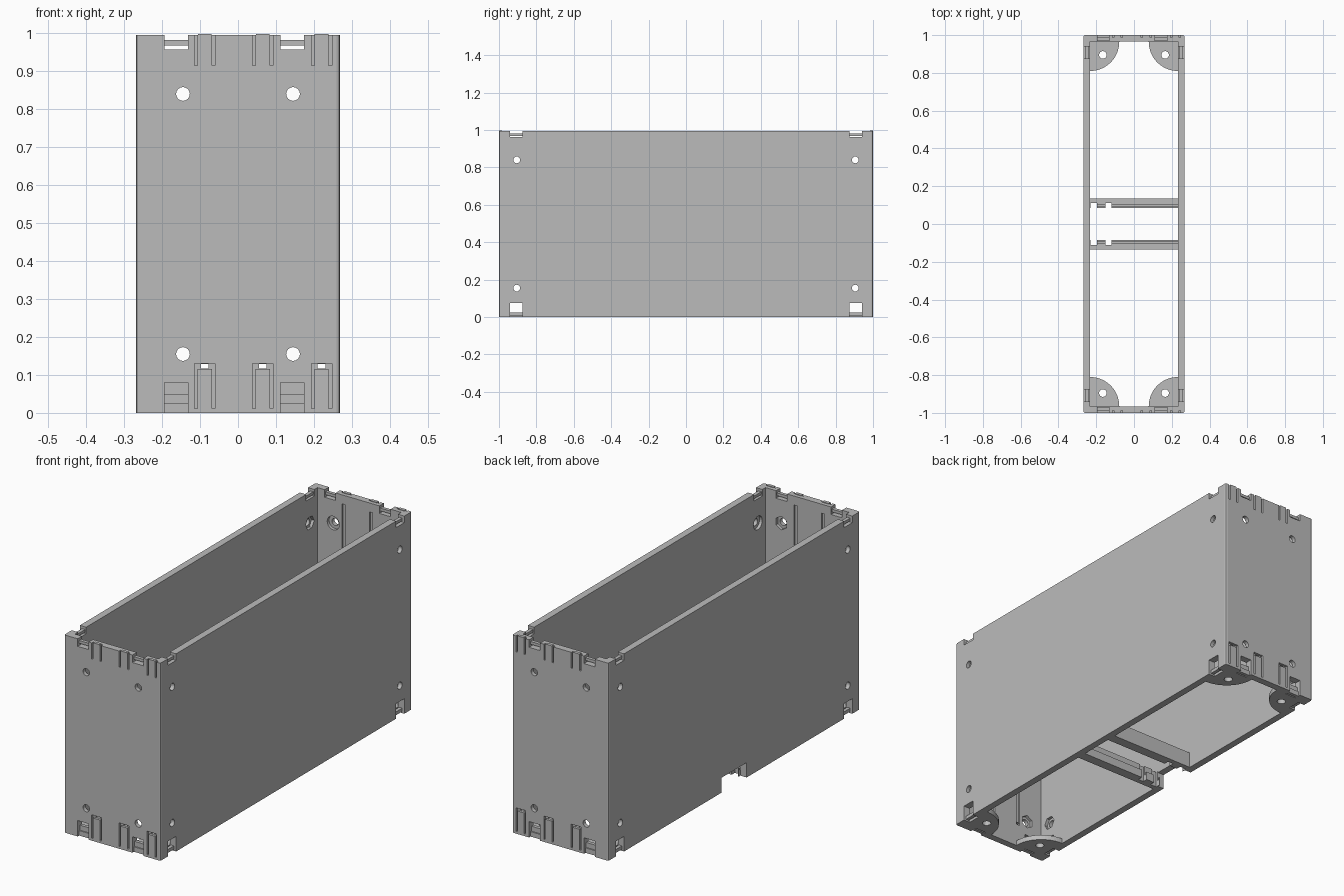
import bpy, bmesh
from math import pi
from mathutils import Matrix, Vector

cube = bpy.data.objects.get("Cube")
if cube:
    bpy.data.objects.remove(cube, do_unlink=True)

W, L, H, T = 0.268, 1.0, 0.995, 0.035      # half width, half length, height, wall
IX, IY = W - T, L - T                      # inner half sizes

grey = bpy.data.materials.new("plain grey")
grey.use_nodes = True
grey.diffuse_color = (0.5, 0.5, 0.5, 1)
grey.node_tree.nodes["Principled BSDF"].inputs["Base Color"].default_value = (0.5, 0.5, 0.5, 1)


def box(bm, x0, x1, y0, y1, z0, z1):
    lo, hi = Vector((x0, y0, z0)), Vector((x1, y1, z1))
    size = hi - lo
    m = Matrix.Translation((lo + hi) / 2) @ Matrix.Diagonal((*[abs(c) for c in size], 1))
    return bmesh.ops.create_cube(bm, size=1, matrix=m)["verts"]


def cyl(bm, centre, r, depth, axis="Z", n=24):
    turn = {"X": Matrix.Rotation(pi / 2, 4, "Y"), "Y": Matrix.Rotation(pi / 2, 4, "X"),
            "Z": Matrix.Identity(4)}[axis]
    bmesh.ops.create_cone(bm, cap_ends=True, segments=n, radius1=r, radius2=r, depth=depth,
                          matrix=Matrix.Translation(centre) @ turn)


def make(name, bm):
    mesh = bpy.data.meshes.new(name)
    bm.to_mesh(mesh)
    bm.free()
    mesh.materials.append(grey)
    obj = bpy.data.objects.new(name, mesh)
    bpy.context.collection.objects.link(obj)
    return obj


def cut(obj, bm, operation="DIFFERENCE"):
    tool = make("cutter", bm)
    mod = obj.modifiers.new("cut", "BOOLEAN")
    mod.operation, mod.solver, mod.object = operation, "EXACT", tool
    mod.use_self = True
    bpy.context.view_layer.update()
    mesh = bpy.data.meshes.new_from_object(obj.evaluated_get(bpy.context.evaluated_depsgraph_get()))
    obj.modifiers.clear()
    obj.data = mesh
    bpy.data.objects.remove(tool, do_unlink=True)


# Open box with softened vertical corners
bm = bmesh.new()
box(bm, -W, W, -L, L, 0, H)
upright = [e for e in bm.edges if abs(e.verts[0].co.z - e.verts[1].co.z) > 0.5]
bmesh.ops.bevel(bm, geom=upright, offset=0.009, segments=2, profile=0.5, affect="EDGES")
walls = make("case_walls", bm)
bm = bmesh.new()
box(bm, -IX, IX, -IY, IY, -0.1, H + 0.1)
cut(walls, bm)

CLIPS = (-0.088, 0.065, 0.22)
NOTCHES = ((-0.193, -0.132), (0.112, 0.174))
bm = bmesh.new()
for s in (-1, 1):
    out, inn = s * (L + 0.02), s * (IY - 0.02)
    ends = sorted((out, inn))
    skin = sorted((out, s * (L - 0.012)))
    # End walls: notches, screw holes and nut recesses
    for a, b in NOTCHES:
        box(bm, a, b, *ends, 0.957, H + 0.1)
        box(bm, a, b, *ends, -0.1, 0.08)
    for x in (-0.145, 0.145):
        for z in (0.155, 0.84):
            cyl(bm, (x, s * (L - T / 2), z), 0.018, 0.1, "Y")
            cyl(bm, (x, s * IY, z), 0.034, 0.03, "Y", 6 if s < 0 else 24)
    # End walls: spring clip slits, latch windows and inner grooves
    for c in CLIPS:
        for side in (-0.023, 0.023):
            x = c + side
            box(bm, x - 0.004, x + 0.004, *skin, 0.915, H + 0.1)
            box(bm, x - 0.004, x + 0.004, *skin, 0.012, 0.12)
        box(bm, c - 0.027, c + 0.027, *skin, 0.116, 0.13)
        box(bm, c - 0.01, c + 0.01, *ends, 0.117, 0.129)
        if c < 0.2:
            box(bm, c - 0.009, c + 0.009, *sorted((inn, s * (IY + 0.008))), 0.13, 0.95)
    # Side walls: notches, screw holes and nut recesses
    sides = sorted((s * (W + 0.02), s * (IX - 0.02)))
    for t in (-1, 1):
        span = sorted((t * 0.875, t * 0.94))
        box(bm, *sides, *span, 0.962, H + 0.1)
        box(bm, *sides, *span, -0.1, 0.076)
        for z in (0.155, 0.84):
            cyl(bm, (s * (W - T / 2), t * 0.905, z), 0.018, 0.1, "X")
            cyl(bm, (s * IX, t * 0.905, z), 0.034, 0.03, "X", 6 if s < 0 else 24)
# Cable opening at the bottom of one side
box(bm, -W - 0.02, -IX + 0.02, -0.1, 0.1, -0.1, 0.075)
cut(walls, bm)

# Snap bars across the notches, and the clip tongues on the rim
bm = bmesh.new()
for s in (-1, 1):
    for a, b in NOTCHES:
        y = sorted((s * (IY + 0.006), s * (L - 0.012)))
        box(bm, a, b, *y, 0.968, 0.982)
        box(bm, a, b, *y, 0.0, 0.025)
        box(bm, a, b, *sorted((s * IY, s * (L - 0.018))), 0.012, 0.05)
    for c in CLIPS:
        box(bm, c - 0.018, c + 0.018, *sorted((s * (L - 0.016), s * L)), H - 0.01, H + 0.003)
    for t in (-1, 1):
        span = sorted((t * 0.875, t * 0.94))
        x = sorted((s * (IX + 0.006), s * (W - 0.012)))
        box(bm, *x, *span, 0.968, 0.982)
        box(bm, *x, *span, 0.008, 0.025)
make("snap_bars", bm)

# Quarter-round corner plates with a screw hole each
for sx, xname in ((-1, "right"), (1, "left")):
    for sy, yname in ((-1, "front"), (1, "back")):
        bm = bmesh.new()
        cyl(bm, (sx * IX, sy * IY, 0.0125), 0.155, 0.025, n=64)
        plate = make(f"corner_plate_{yname}_{xname}", bm)
        bm = bmesh.new()
        box(bm, *sorted((sx * IX, sx * (IX - 0.3))), *sorted((sy * IY, sy * (IY - 0.3))), -0.1, 0.1)
        cut(plate, bm, "INTERSECT")
        bm = bmesh.new()
        cyl(bm, (sx * 0.165, sy * 0.895, 0), 0.02, 0.2)
        cut(plate, bm)

# Two cross bars with an inner ledge and slots beside the cable opening
for s, name in ((-1, "front"), (1, "back")):
    bm = bmesh.new()
    box(bm, -IX, IX, *sorted((s * 0.1, s * 0.135)), 0, 0.08)
    box(bm, -IX, IX, *sorted((s * 0.085, s * 0.105)), 0, 0.03)
    box(bm, -IX, IX, *sorted((s * 0.085, s * 0.092)), 0.02, 0.042)
    bar = make(f"cross_bar_{name}", bm)
    bm = bmesh.new()
    for a, b in ((-0.23, -0.195), (-0.15, -0.12)):
        box(bm, a, b, *sorted((s * 0.07, s * 0.11)), -0.1, 0.2)
    cut(bar, bm)
